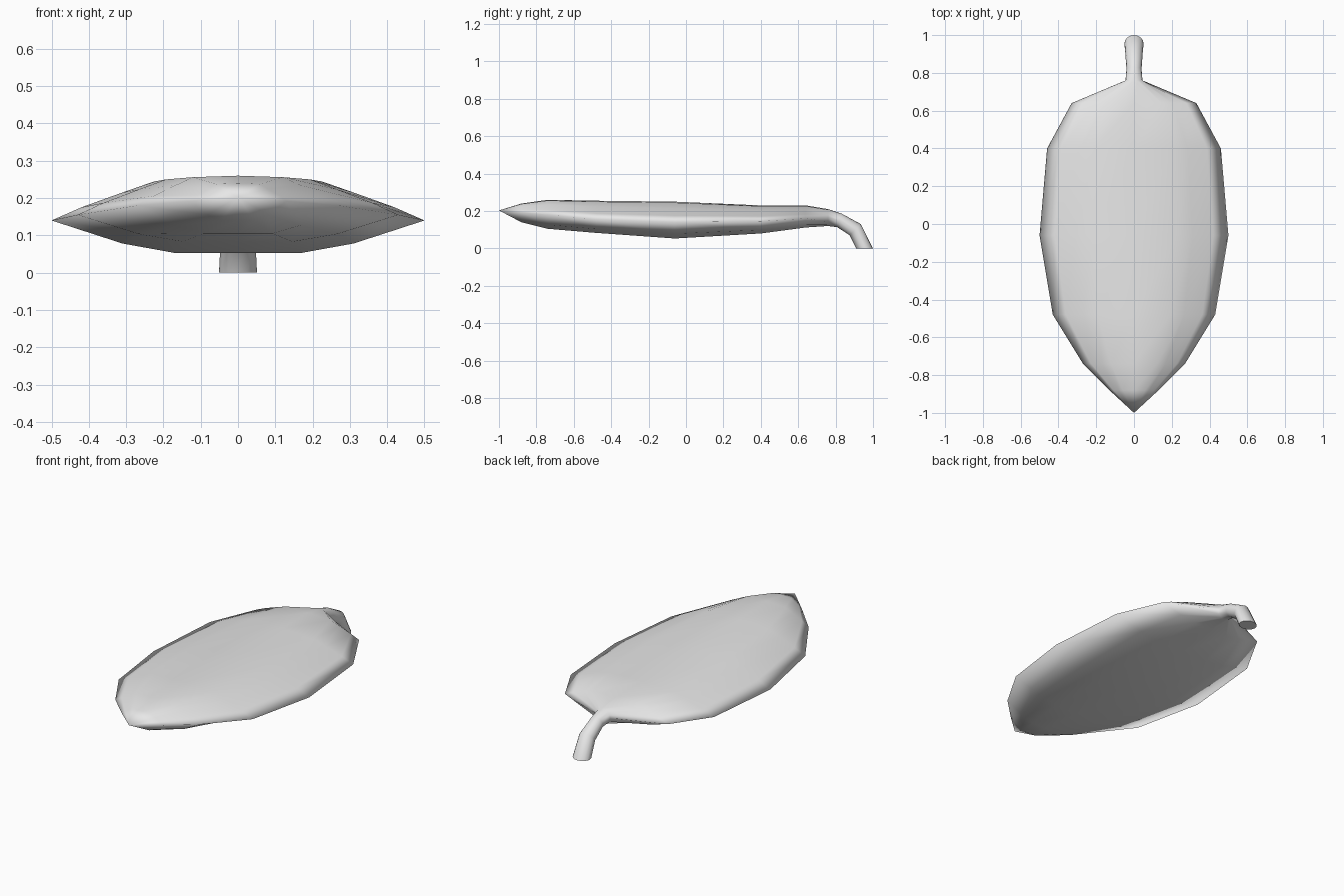
import bpy
import bmesh
from math import radians, sin, cos
from mathutils import Vector

cube = bpy.data.objects.get("Cube")
if cube:
    bpy.data.objects.remove(cube, do_unlink=True)

# Single pale grey material
grey = bpy.data.materials.new("pale_grey")
grey.use_nodes = True
grey.diffuse_color = (0.8, 0.8, 0.8, 1)
grey.node_tree.nodes["Principled BSDF"].inputs["Base Color"].default_value = grey.diffuse_color

# Half cross-sections from top centre to bottom centre: (width share, height share from rim)
BLADE = [(0, 1), (.45, .95), (.62, .68), (.84, .32), (1, 0), (.62, -.71), (.34, -1), (0, -1)]
ROUND = [(sin(radians(a)), cos(radians(a))) for a in (0, 22, 45, 68, 90, 120, 150, 180)]

# Blade stations: y, half width, top z, rim z, bottom z
blade = [(-.88, .13, .24, .192, .14), (-.74, .27, .26, .18, .105),
         (-.48, .43, .255, .155, .083), (-.06, .5, .25, .14, .053),
         (.4, .46, .23, .145, .08), (.64, .33, .23, .16, .112)]

# Stem stations: half width, top (y, z), bottom (y, z)
stem = [(.045, (.76, .21), (.76, .12)), (.04, (.83, .187), (.81, .113)),
        (.046, (.935, .13), (.875, .07)), (.051, (1, 0), (.91, 0))]


def ring(bm, profile, width, top, rim, bottom):
    """Add one closed mirrored cross-section and return its vertices."""
    def point(u, v, side):
        p = rim.lerp(top if v > 0 else bottom, abs(v))
        return bm.verts.new((side * u * width, p.y, p.z))
    right = [point(u, v, 1) for u, v in profile]
    left = [point(u, v, -1) for u, v in profile[1:-1]]
    return right + left[::-1]


bm = bmesh.new()
rings = []
for y, w, top, rim, bottom in blade:
    rings.append(ring(bm, BLADE, w, Vector((0, y, top)), Vector((0, y, rim)), Vector((0, y, bottom))))
for w, top, bottom in stem:
    t, b = Vector((0, *top)), Vector((0, *bottom))
    rings.append(ring(bm, ROUND, w, t, (t + b) / 2, b))

# Pointed tip, lofted skin and stem end cap
tip = bm.verts.new((0, -1, .203))
n = len(rings[0])
for i in range(n):
    j = (i + 1) % n
    bm.faces.new((tip, rings[0][i], rings[0][j]))
    for a, b in zip(rings, rings[1:]):
        bm.faces.new((a[i], b[i], b[j], a[j]))
cap = bm.faces.new(rings[-1])
bmesh.ops.recalc_face_normals(bm, faces=bm.faces[:])
for f in bm.faces:
    f.smooth = True
cap.smooth = False
for e in cap.edges:
    e.smooth = False

mesh = bpy.data.meshes.new("leaf_with_stem")
bm.to_mesh(mesh)
bm.free()
mesh.materials.append(grey)
leaf = bpy.data.objects.new("leaf_with_stem", mesh)
bpy.context.collection.objects.link(leaf)
